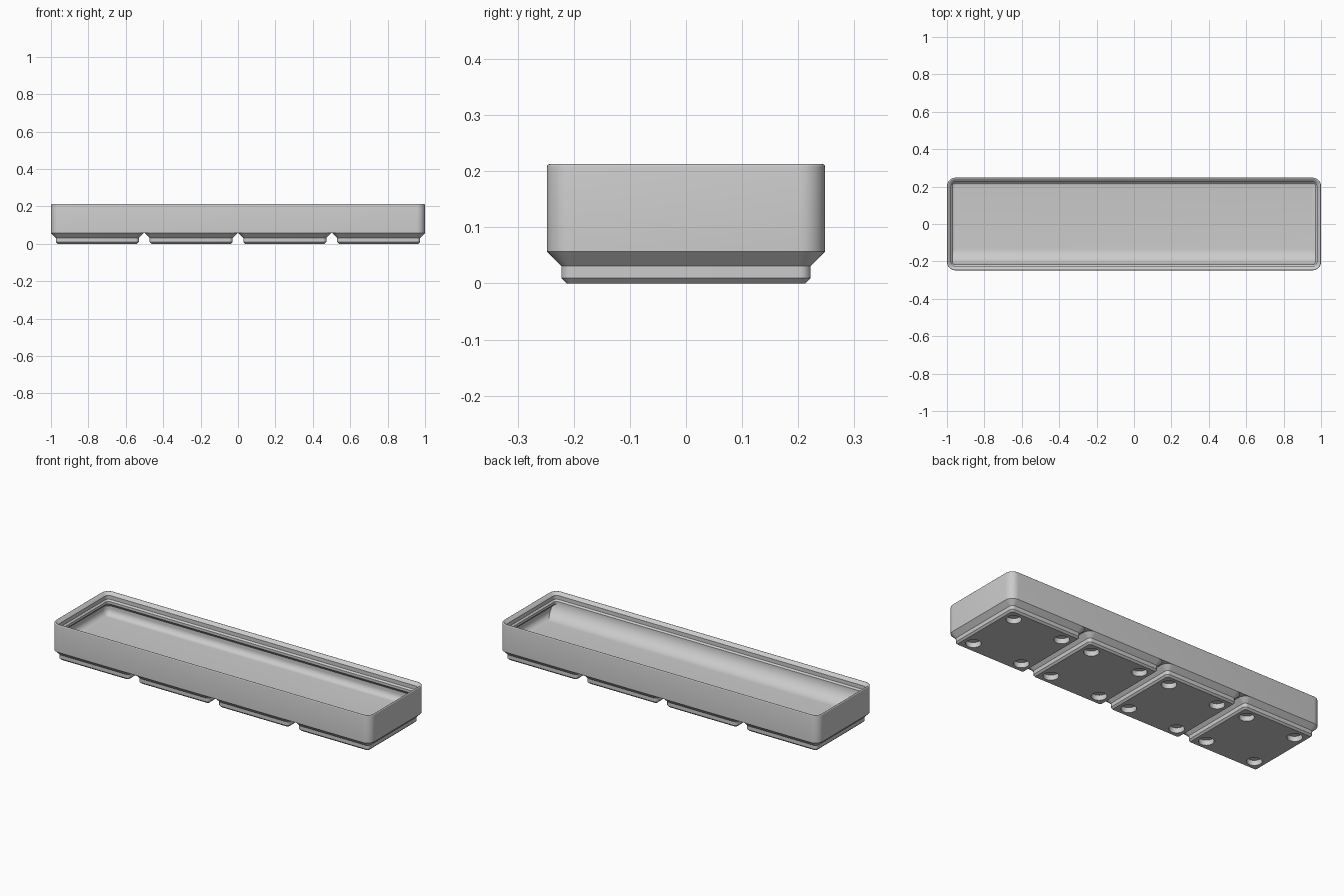
import bpy, bmesh, math
from mathutils import Matrix

if "Cube" in bpy.data.objects:
    bpy.data.objects.remove(bpy.data.objects["Cube"])

S = 2 / 167.5                      # millimetres to model units
CELL, COUNT = 42, 4
HALF_X, HALF_Y, CORNER = 83.75, 20.75, 3.75
BASE_TOP, FLOOR, LIP = 4.75, 7, 14

grey = bpy.data.materials.new("plain grey")
grey.use_nodes = True
grey.diffuse_color = (0.6, 0.6, 0.6, 1)
grey.node_tree.nodes["Principled BSDF"].inputs["Base Color"].default_value = grey.diffuse_color


def finish(bm, name):
    bmesh.ops.recalc_face_normals(bm, faces=bm.faces)
    bmesh.ops.scale(bm, vec=(S, S, S), verts=bm.verts)
    mesh = bpy.data.meshes.new(name)
    bm.to_mesh(mesh)
    bm.free()
    mesh.materials.append(grey)
    obj = bpy.data.objects.new(name, mesh)
    bpy.context.collection.objects.link(obj)
    return obj


def smooth(obj):
    bpy.ops.object.select_all(action="DESELECT")
    obj.select_set(True)
    bpy.context.view_layer.objects.active = obj
    bpy.ops.object.shade_smooth_by_angle(angle=math.radians(30))


def ring(bm, half_x, half_y, inset, z, steps=8):
    """Rounded rectangle, set in from the outer wall."""
    r = max(CORNER - inset, 0.05)
    cx, cy = half_x - inset - r, half_y - inset - r
    verts = []
    for k, (sx, sy) in enumerate([(1, 1), (-1, 1), (-1, -1), (1, -1)]):
        for i in range(steps + 1):
            a = (k + i / steps) * math.pi / 2
            verts.append(bm.verts.new((sx * cx + r * math.cos(a), sy * cy + r * math.sin(a), z)))
    return verts


def loft(half_x, half_y, profile):
    """Closed solid through rings given as (inset, z)."""
    bm = bmesh.new()
    rings = [ring(bm, half_x, half_y, *p) for p in profile]
    for a, b in zip(rings, rings[1:]):
        for i in range(len(a)):
            j = (i + 1) % len(a)
            bm.faces.new((a[i], a[j], b[j], b[i]))
    bm.faces.new(rings[0])
    bm.faces.new(rings[-1])
    return bm


def arc(cx, cz, r, start, end, steps):
    angles = [math.radians(start + (end - start) * i / steps) for i in range(steps + 1)]
    return [(cx + r * math.cos(a), cz + r * math.sin(a)) for a in angles]


# Tray: outer wall, rounded rim, stepped stacking lip, overhang, filleted floor
WALL, FILLET = 0.95, 2.8
profile = [(0, BASE_TOP)]
profile += arc(0.4, LIP + 3.43, 0.4, 180, 45, 5)
profile += [(1.9, LIP + 2.5), (1.9, LIP + 0.7), (2.6, LIP), (2.6, LIP - 1.2), (WALL, LIP - 2.85)]
profile += arc(WALL + FILLET, FLOOR + FILLET, FILLET, 180, 270, 8)
tray = finish(loft(HALF_X, HALF_Y, profile), "tray")
smooth(tray)

# Curved scoop along the inside of the front wall
RADIUS = LIP - FLOOR
edge = -HALF_Y + 2.6
outline = [(edge - 1.05, FLOOR - 0.5), (edge - 1.05, LIP)]
outline += arc(edge + RADIUS, FLOOR + RADIUS, RADIUS, 180, 270, 20)
outline += [(edge + RADIUS, FLOOR - 0.5)]
bm = bmesh.new()
face = bm.faces.new([bm.verts.new((-82.85, y, z)) for y, z in outline])
side = bmesh.ops.extrude_face_region(bm, geom=[face])
bmesh.ops.translate(bm, vec=(165.7, 0, 0),
                    verts=[v for v in side["geom"] if isinstance(v, bmesh.types.BMVert)])
smooth(finish(bm, "front_scoop"))

# Foot: stepped pad with four round pockets underneath
foot = finish(loft(HALF_Y, HALF_Y, [(2.95, 0), (2.15, 0.8), (2.15, 2.6), (0, BASE_TOP)]), "foot_1")
bm = bmesh.new()
for x in (-13, 13):
    for y in (-13, 13):
        bmesh.ops.create_cone(bm, cap_ends=True, segments=32, radius1=3.25, radius2=3.25,
                              depth=4.8, matrix=Matrix.Translation((x, y, 0)))
cutter = finish(bm, "pocket_cutter")
cutter.hide_render = True
cut = foot.modifiers.new("pockets", "BOOLEAN")
cut.operation, cut.solver, cut.object = "DIFFERENCE", "EXACT", cutter
bpy.context.view_layer.objects.active = foot
bpy.ops.object.modifier_apply(modifier=cut.name)
bpy.data.objects.remove(cutter)
smooth(foot)

# Row of identical feet
for i in range(COUNT):
    pad = foot
    if i:
        pad = bpy.data.objects.new(f"foot_{i + 1}", foot.data)
        bpy.context.collection.objects.link(pad)
    pad.location.x = (i - (COUNT - 1) / 2) * CELL * S
